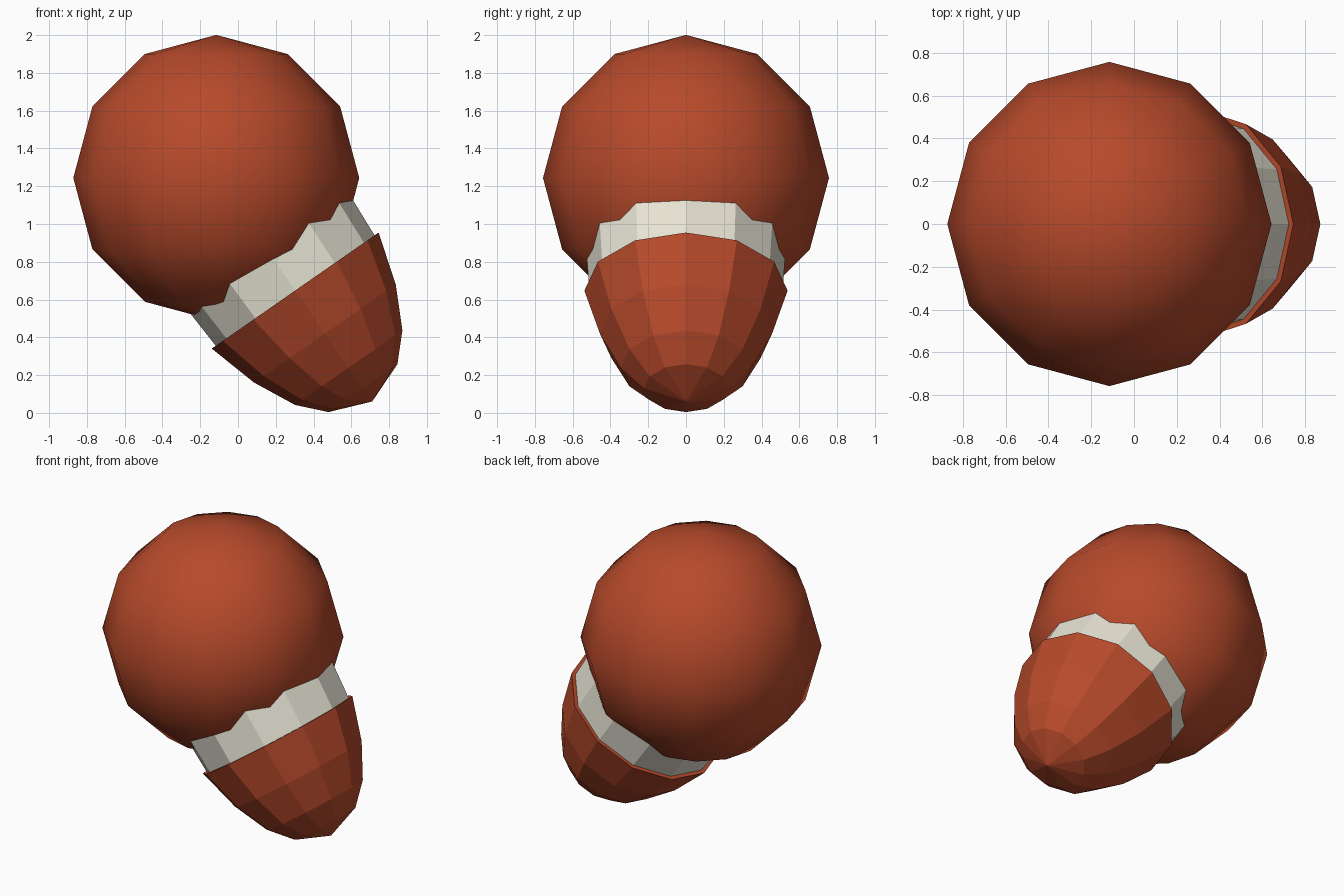
import bpy, math
from mathutils import Matrix, Vector

if "Cube" in bpy.data.objects:
    bpy.data.objects.remove(bpy.data.objects["Cube"])

SIDES = 12


def material(name, colour):
    m = bpy.data.materials.new(name)
    m.diffuse_color = (*colour, 1)
    m.use_nodes = True
    m.node_tree.nodes["Principled BSDF"].inputs["Base Color"].default_value = m.diffuse_color
    return m


rust = material("rust", (0.47, 0.068, 0.024))
cream = material("cream", (0.80, 0.77, 0.66))

# Local frame of the tilted cup: z runs from its tip towards the ball
axis = Vector((-0.571, 0, 0.821)).normalized()
side = Vector((0, 1, 0)).cross(axis)
frame = Matrix((side, Vector((0, 1, 0)), axis)).transposed().to_4x4()
frame.translation = (0.3025, 0, 0.6475)


def lathe(name, profile, mat):
    """Flat-shaded revolved part from (radius, height); radius 0 is a pole."""
    verts, rings, faces = [], [], []
    for r, h in profile:
        n = SIDES if r else 1
        rings.append([len(verts) + i for i in range(n)])
        for i in range(n):
            a = 2 * math.pi * i / SIDES
            verts.append(frame @ Vector((r * math.cos(a), r * math.sin(a), h)))
    for lo, hi in zip(rings, rings[1:]):
        for i in range(SIDES):
            j = (i + 1) % SIDES
            quad = [lo[i % len(lo)], lo[j % len(lo)], hi[j % len(hi)], hi[i % len(hi)]]
            faces.append(list(dict.fromkeys(quad)))
    mesh = bpy.data.meshes.new(name)
    mesh.from_pydata(verts, [], faces)
    mesh.materials.append(mat)
    ob = bpy.data.objects.new(name, mesh)
    bpy.context.collection.objects.link(ob)
    return ob


# Large smooth ball
bpy.ops.mesh.primitive_uv_sphere_add(segments=SIDES, ring_count=6, radius=0.757,
                                     location=(-0.115, 0, 1.244))
ball = bpy.context.object
ball.name = "ball"
ball.data.materials.append(rust)
bpy.ops.object.shade_smooth()

# Tilted cup with a flat rim
lathe("cup", [(0, -0.715), (0.222, -0.629), (0.346, -0.497), (0.456, -0.277),
              (0.538, 0), (0.50, 0), (0, 0)], rust)

# Pale collar joining cup and ball
lathe("collar", [(0, -0.02), (0.511, -0.02), (0.531, 0.32), (0, 0.32)], cream)
